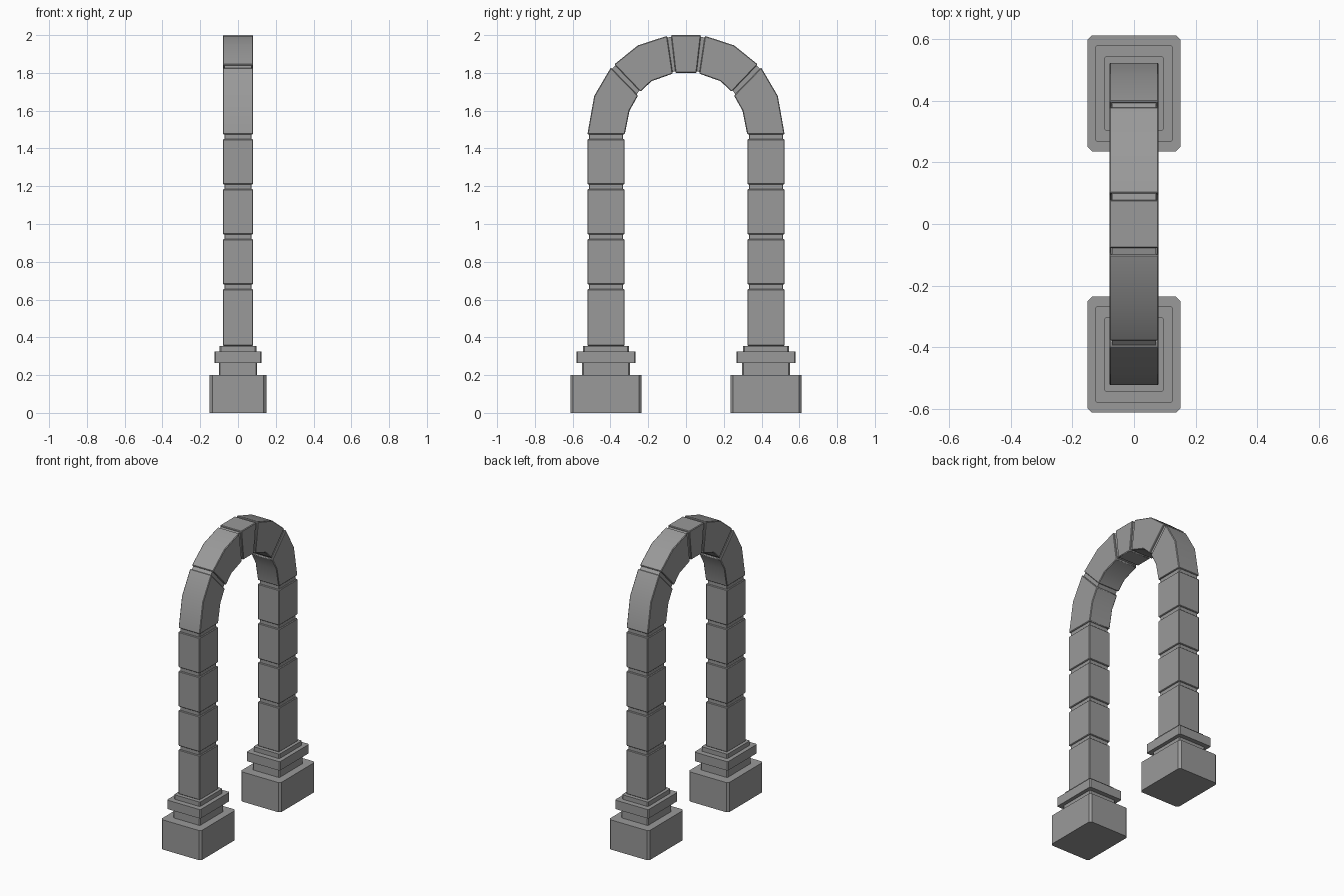
import bpy, bmesh
from mathutils import Vector

if "Cube" in bpy.data.objects:
    bpy.data.objects.remove(bpy.data.objects["Cube"])

CY = 0.4235  # centre line of each pier

# Dark grey stone
stone = bpy.data.materials.new("dark_stone")
stone.diffuse_color = (0.32, 0.32, 0.32, 1)
stone.use_nodes = True
stone.node_tree.nodes["Principled BSDF"].inputs["Base Color"].default_value = stone.diffuse_color


def loft(name, rings, mirrored=True, chamfer=0.0):
    """Closed solid through a list of rings of points."""
    bm = bmesh.new()
    rows = [[bm.verts.new(p) for p in ring] for ring in rings]
    for a, b in zip(rows, rows[1:]):
        for k in range(len(a)):
            n = (k + 1) % len(a)
            bm.faces.new((a[k], a[n], b[n], b[k]))
    bm.faces.new(rows[0])
    bm.faces.new(rows[-1])
    bmesh.ops.recalc_face_normals(bm, faces=bm.faces)
    if chamfer:
        edges = [e for e in bm.edges if e.calc_face_angle() > 0.8]
        bmesh.ops.bevel(bm, geom=edges, offset=chamfer, segments=1,
                        profile=0.5, affect='EDGES')
    me = bpy.data.meshes.new(name)
    bm.to_mesh(me)
    bm.free()
    me.materials.append(stone)
    ob = bpy.data.objects.new(name, me)
    bpy.context.collection.objects.link(ob)
    if mirrored:
        mod = ob.modifiers.new("mirror", 'MIRROR')
        mod.use_axis = (False, True, False)
        mod.use_mirror_merge = False
    bpy.ops.object.select_all(action='DESELECT')
    bpy.context.view_layer.objects.active = ob
    ob.select_set(True)
    bpy.ops.object.shade_smooth_by_angle(angle=0.6)


def block(name, hx, hy, z0, z1, c, chamfer=0.0):
    """Pier block; c cuts the vertical corners, chamfer cuts every edge."""
    if c:
        pts = [(hx, hy - c), (hx - c, hy), (c - hx, hy), (-hx, hy - c),
               (-hx, c - hy), (c - hx, -hy), (hx - c, -hy), (hx, c - hy)]
    else:
        pts = [(hx, hy), (-hx, hy), (-hx, -hy), (hx, -hy)]
    loft(name, [[(x, y + CY, z) for x, y in pts] for z in (z0, z1)],
         chamfer=chamfer)


def voussoir(name, outer, inner, hx, mirrored=True, chamfer=0.0):
    """Arch stone between outer and inner (y, z) lines."""
    rings = [[(-hx, *o), (hx, *o), (hx, *i), (-hx, *i)]
             for o, i in zip(outer, inner)]
    loft(name, rings, mirrored, chamfer)


def arch_joint(name, pairs, inset=0.009):
    """Recessed joint between two neighbouring arch stones."""
    outer, inner = [], []
    for o, i in pairs:
        o, i = Vector(o), Vector(i)
        d = (o - i).normalized() * inset
        outer.append(o - d)
        inner.append(i + d)
    voussoir(name, outer, inner, 0.071)


# Stepped pedestals
block("base", 0.15, 0.188, 0, 0.20, 0.014)
block("base_neck", 0.10, 0.126, 0.20, 0.265, 0.006)
block("base_ledge", 0.125, 0.157, 0.265, 0.325, 0.006)
block("base_cap", 0.097, 0.121, 0.325, 0.355, 0.006)

# Pier stones, with a recessed joint on top of each
tops = [0.355, 0.655, 0.92, 1.185, 1.45]
for i in range(4):
    z0 = tops[i] + (0.025 if i else 0)
    z1 = tops[i + 1]
    block(f"pier_stone_{i + 1}", 0.08, 0.099, z0, z1, 0, 0.004)
    block(f"pier_joint_{i + 1}", 0.072, 0.091, z1, z1 + 0.025, 0.004)

# Arch stones
low_o = [(0.522, 1.475), (0.486, 1.678), (0.398, 1.828)]
low_i = [(0.324, 1.475), (0.299, 1.60), (0.254, 1.68)]
up_o = [(0.380, 1.845), (0.254, 1.946), (0.100, 1.996)]
up_i = [(0.241, 1.70), (0.183, 1.756), (0.070, 1.796)]
key_o, key_i = (0.079, 2.0), (0.056, 1.80)
voussoir("lower_arch_stone", low_o, low_i, 0.08, True, 0.004)
voussoir("upper_arch_stone", up_o, up_i, 0.08, True, 0.004)
voussoir("keystone", [(-key_o[0], key_o[1]), key_o],
         [(-key_i[0], key_i[1]), key_i], 0.08, False, 0.004)
arch_joint("haunch_joint", [(low_o[-1], low_i[-1]), (up_o[0], up_i[0])])
arch_joint("keystone_joint", [(up_o[-1], up_i[-1]), (key_o, key_i)])
